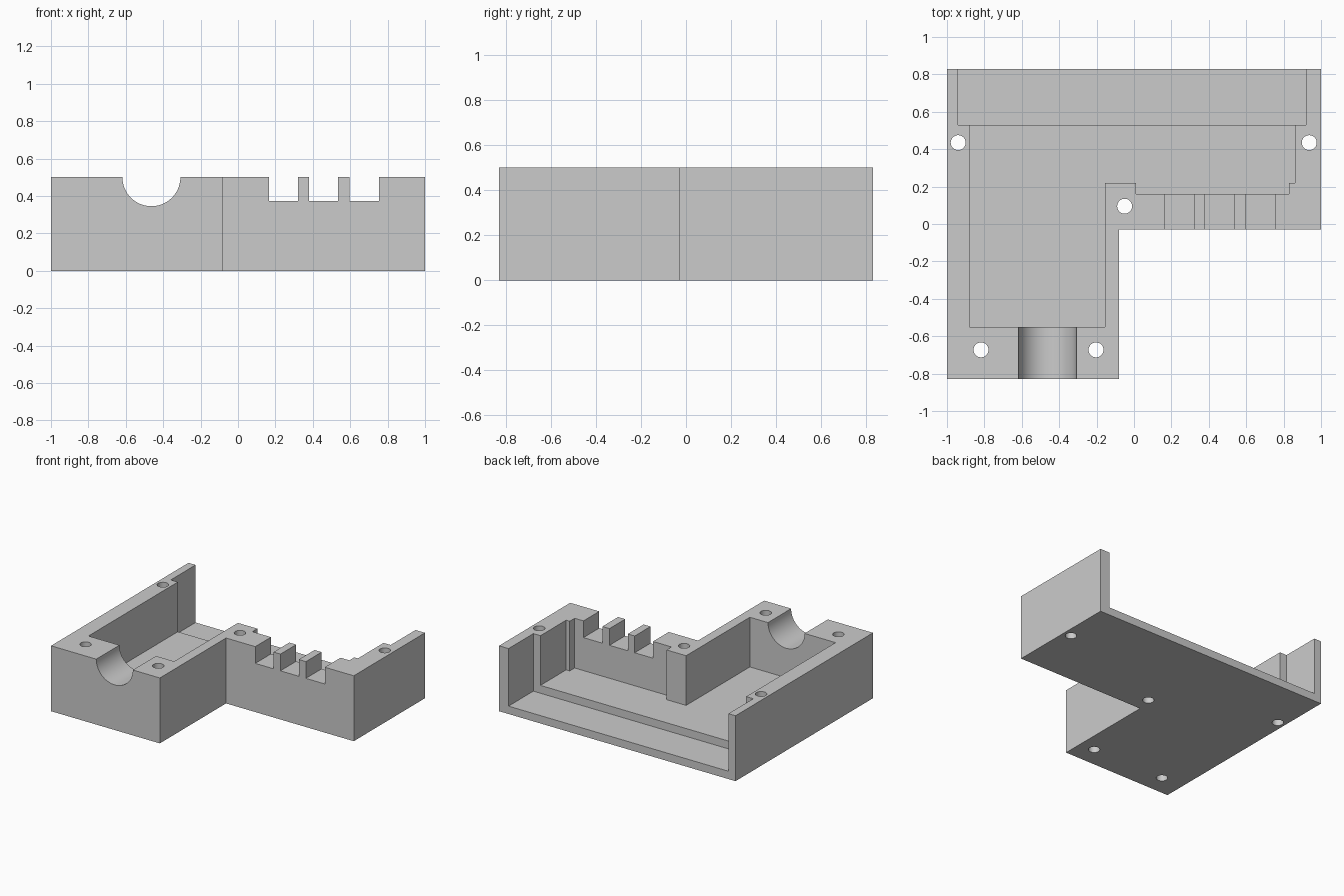
import bpy
import bmesh
from math import cos, sin, tau

cube = bpy.data.objects.get("Cube")
if cube:
    bpy.data.objects.remove(cube, do_unlink=True)

grey = bpy.data.materials.new("light_grey")
grey.use_nodes = True
colour = (0.6, 0.6, 0.6, 1)
grey.diffuse_color = colour
grey.node_tree.nodes["Principled BSDF"].inputs["Base Color"].default_value = colour


def prism(name, outline, low, high, axis="z"):
    """Extrude a closed outline along z, or an xz outline along y."""
    place = (lambda a, b, h: (a, b, h)) if axis == "z" else (lambda a, b, h: (a, h, b))
    bm = bmesh.new()
    face = bm.faces.new([bm.verts.new(place(a, b, low)) for a, b in outline])
    extruded = bmesh.ops.extrude_face_region(bm, geom=[face])["geom"]
    verts = [v for v in extruded if isinstance(v, bmesh.types.BMVert)]
    bmesh.ops.translate(bm, verts=verts, vec=place(0, 0, high - low))
    bmesh.ops.recalc_face_normals(bm, faces=bm.faces)
    mesh = bpy.data.meshes.new(name)
    bm.to_mesh(mesh)
    bm.free()
    mesh.materials.append(grey)
    obj = bpy.data.objects.new(name, mesh)
    bpy.context.collection.objects.link(obj)
    return obj


def rect(x0, x1, y0, y1):
    return [(x0, y0), (x1, y0), (x1, y1), (x0, y1)]


def circle(x, y, r, n):
    return [(x + r * cos(tau * i / n), y + r * sin(tau * i / n)) for i in range(n)]


# L-shaped solid block
HEIGHT, OVER = 0.5, 0.7
body = prism("enclosure_base", [
    (-1, -0.83), (-0.08, -0.83), (-0.08, -0.03),
    (1, -0.03), (1, 0.83), (-1, 0.83)], 0, HEIGHT)

# Main pocket, running round the inner corner post
cutters = [prism("pocket_cutter", [
    (-0.88, -0.55), (-0.155, -0.55), (-0.155, 0.22), (0.01, 0.22),
    (0.01, 0.16), (0.83, 0.16), (0.83, 0.22), (0.86, 0.22),
    (0.86, 0.6), (-0.88, 0.6)], 0.12, OVER)]

# Wider, deeper recess open at the back
cutters.append(prism("recess_cutter", rect(-0.94, 0.92, 0.53, 1), 0.06, OVER))

# Round cable channel in the front wall
cutters.append(prism("channel_cutter", circle(-0.463, HEIGHT, 0.155, 64), -1, -0.5, "y"))

# Square slots in the side wing
for x0, x1 in [(0.167, 0.322), (0.38, 0.535), (0.595, 0.755)]:
    cutters.append(prism("slot_cutter", rect(x0, x1, -0.1, 0.2), 0.372, OVER))

# Screw holes through the full height
for x, y in [(-0.94, 0.435), (0.937, 0.435), (-0.05, 0.095),
             (-0.818, -0.673), (-0.203, -0.673)]:
    cutters.append(prism("screw_hole_cutter", circle(x, y, 0.04, 32), -0.1, OVER))

bpy.ops.object.select_all(action="DESELECT")
body.select_set(True)
bpy.context.view_layer.objects.active = body
for cutter in cutters:
    cutter.hide_render = True
    mod = body.modifiers.new("cut", "BOOLEAN")
    mod.operation = "DIFFERENCE"
    mod.solver = "EXACT"
    mod.object = cutter
    bpy.ops.object.modifier_apply(modifier=mod.name)
    bpy.data.objects.remove(cutter, do_unlink=True)

bpy.ops.object.shade_smooth_by_angle()
